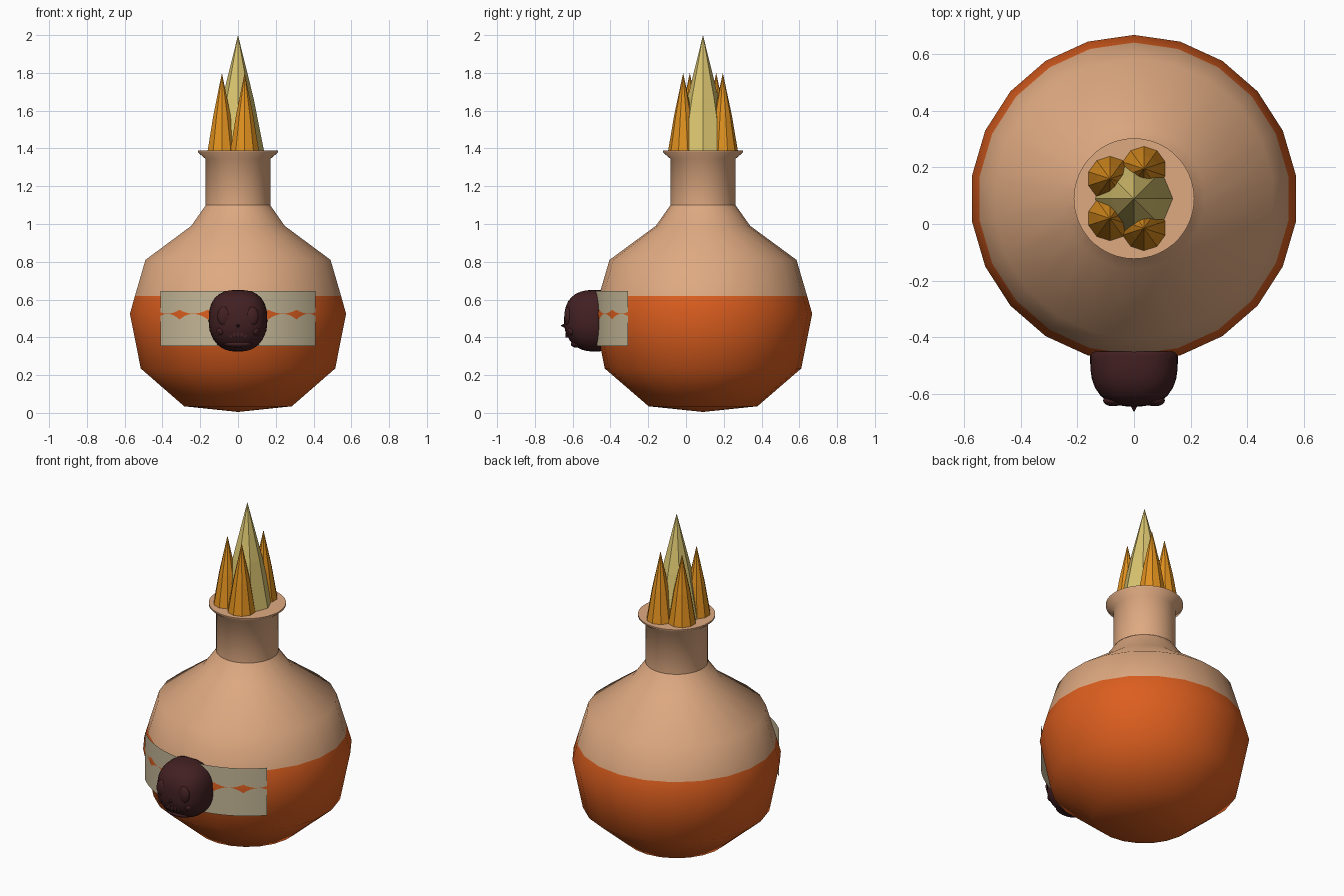
import bpy, bmesh, math
from mathutils import Matrix, Vector

if "Cube" in bpy.data.objects:
    bpy.data.objects.remove(bpy.data.objects["Cube"])

AXIS_Y = 0.09      # bottle axis
LIQUID_TOP = 0.62
RIM_Z = 1.39


def material(name, r, g, b):
    color = [(c / 255) ** 2.2 for c in (r, g, b)] + [1]
    m = bpy.data.materials.new(name)
    m.use_nodes = True
    m.diffuse_color = color
    m.node_tree.nodes["Principled BSDF"].inputs["Base Color"].default_value = color
    return m


tan = material("tan clay", 222, 168, 128)
orange = material("orange liquid", 218, 94, 36)
paper = material("beige paper", 196, 182, 150)
dark = material("dark brown", 68, 37, 39)
amber = material("amber spike", 224, 144, 36)
straw = material("straw spike", 218, 196, 112)


def finish(bm, name, *mats, smooth=False):
    bmesh.ops.recalc_face_normals(bm, faces=bm.faces)
    me = bpy.data.meshes.new(name)
    for f in bm.faces:
        f.smooth = smooth
    bm.to_mesh(me)
    bm.free()
    for m in mats:
        me.materials.append(m)
    ob = bpy.data.objects.new(name, me)
    bpy.context.collection.objects.link(ob)
    return ob


def lathe(profile, sides, center):
    """Revolve (radius, height) points; zero radius gives a pole."""
    bm = bmesh.new()
    rings = []
    for r, z in profile:
        count = sides if r else 1
        rings.append([bm.verts.new((center[0] + r * math.sin(math.tau * i / sides),
                                    center[1] + r * math.cos(math.tau * i / sides), z))
                      for i in range(count)])
    for a, b in zip(rings, rings[1:]):
        for i in range(sides):
            j = (i + 1) % sides
            quad = [a[i % len(a)], a[j % len(a)], b[j % len(b)], b[i % len(b)]]
            bm.faces.new(list(dict.fromkeys(quad)))
    return bm


# Flask body with the liquid level as a colour break
body_profile = [(0, 0.005), (0.288, 0.035), (0.52, 0.235), (0.578, 0.525),
                (0.551, LIQUID_TOP), (0.495, 0.81), (0.25, 0.99), (0.172, 1.1)]
bm = lathe(body_profile, 22, (0, AXIS_Y))
for f in bm.faces:
    f.material_index = int(f.calc_center_median().z < LIQUID_TOP)
finish(bm, "flask_body", tan, orange, smooth=True)

# Neck with flared rim and closed top
bm = lathe([(0.172, 1.1), (0.172, 1.345), (0.213, RIM_Z - 0.01), (0.213, RIM_Z), (0, RIM_Z)],
           44, (0, AXIS_Y))
neck = finish(bm, "flask_neck", tan, smooth=True)
bpy.context.view_layer.objects.active = neck
neck.select_set(True)
bpy.ops.object.shade_smooth_by_angle(angle=math.radians(50))
neck.select_set(False)

# Curved paper label, the body bulges through its middle
bm = bmesh.new()
half, steps, radius = math.radians(45.9), 40, 0.572
pairs = []
for i in range(steps + 1):
    a = -half + 2 * half * i / steps
    pairs.append([bm.verts.new((radius * math.sin(a), AXIS_Y - radius * math.cos(a), z))
                  for z in (0.355, 0.645)])
for p, q in zip(pairs, pairs[1:]):
    bm.faces.new((p[0], q[0], q[1], p[1]))
finish(bm, "paper_label", paper, smooth=True)


# Spikes standing in the neck
def spike(name, x, y, r, top, sides, mat):
    mid = (r * 0.6, RIM_Z + (top - RIM_Z) * 0.45)
    finish(lathe([(0, RIM_Z - 0.005), (r, RIM_Z - 0.005), mid, (0, top)], sides, (x, y)), name, mat)


spike("center_spike", 0, AXIS_Y, 0.138, 2.0, 8, straw)
for i, (x, y) in enumerate([(-0.085, 0.16), (0.035, 0.195), (-0.085, 0.02), (0.035, -0.015)]):
    spike(f"small_spike_{i + 1}", x, y, 0.08, 1.8, 10, amber)


# Skull ornament on the label
def ellipsoid(name, center, radii, power=2.0, shape=None):
    bm = bmesh.new()
    bmesh.ops.create_uvsphere(bm, u_segments=32, v_segments=20, radius=1)
    for v in bm.verts:
        k = sum(abs(c) ** power for c in v.co) ** (-1 / power)
        v.co = Vector(center) + Vector([c * k * r for c, r in zip(v.co, radii)])
        if shape:
            shape(v.co)
    return finish(bm, name, dark, smooth=True)


def skull_shape(co):
    # narrow chin and flat back
    low = max(0, 0.45 - co.z) / 0.12
    co.x *= 1 - 0.1 * low
    if co.y < -0.48:
        co.y = -0.48 + (co.y + 0.48) * (1 - 0.1 * low)
    co.y = min(co.y, -0.45)


ellipsoid("skull", (0, -0.48, 0.488), (0.155, 0.165, 0.163), 2.6, skull_shape)
for side, s in (("left", 1), ("right", -1)):
    ellipsoid(f"{side}_eye", (s * 0.073, -0.624, 0.512), (0.036, 0.02, 0.05))
    ellipsoid(f"{side}_cheek", (s * 0.088, -0.6, 0.435), (0.025, 0.025, 0.025))
ellipsoid("jaw", (0, -0.575, 0.365), (0.075, 0.035, 0.02))

# Pointed nose
bm = bmesh.new()
bmesh.ops.create_cone(bm, cap_ends=True, segments=4, radius1=0.022, radius2=0.002, depth=0.04,
                      matrix=Matrix.Translation((0, -0.642, 0.462)) @ Matrix.Rotation(math.pi / 2, 4, "X"))
finish(bm, "nose", dark)

# Row of teeth
bm = bmesh.new()
for i in range(-3, 4):
    y = -0.622 + 0.0022 * i * i
    bmesh.ops.create_cube(bm, size=1, matrix=Matrix.Translation((i * 0.019, y, 0.413))
                          @ Matrix.Diagonal((0.014, 0.03, 0.026, 1)))
finish(bm, "teeth", dark)
